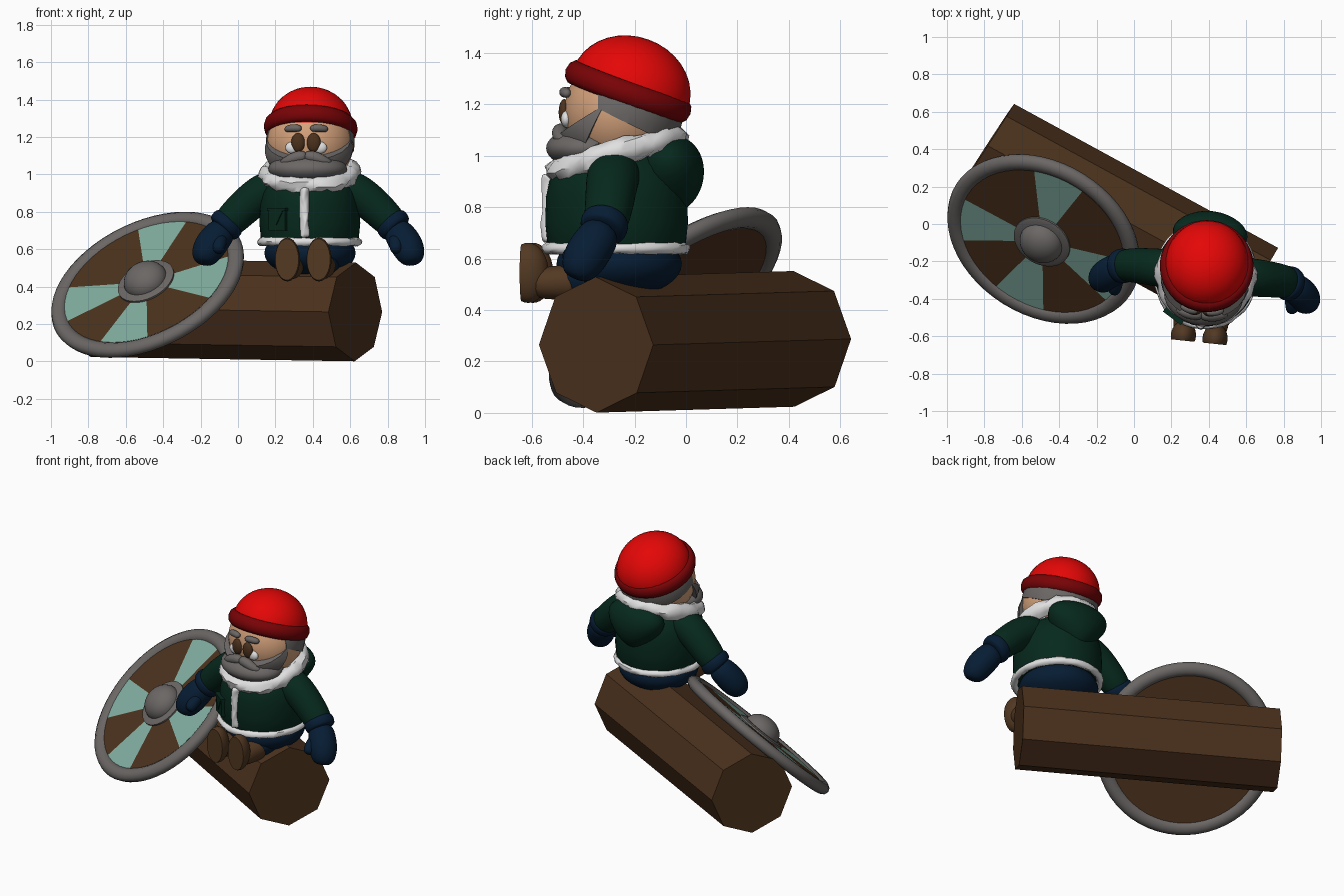
import bpy, bmesh, math, random
from mathutils import Matrix, Vector

random.seed(4)
if "Cube" in bpy.data.objects:
    bpy.data.objects.remove(bpy.data.objects["Cube"])


def material(name, *rgb):
    m = bpy.data.materials.new(name)
    m.use_nodes = True
    m.diffuse_color = (*rgb, 1)
    m.node_tree.nodes["Principled BSDF"].inputs["Base Color"].default_value = (*rgb, 1)
    return m


WOOD = material("dark wood", .071, .031, .012)
BOOT = material("boot brown", .085, .04, .016)
GREY = material("grey", .145, .135, .13)
TEAL = material("pale teal", .22, .42, .35)
RED = material("bright red", .78, .002, .002)
DARK_RED = material("dark red", .19, .001, .002)
SKIN = material("skin", .66, .36, .2)
GREEN = material("dark green", .002, .022, .012)
NAVY = material("navy", .002, .012, .034)
WHITE = material("white fur", .75, .75, .75)

# Figure frame: turned slightly toward its right
FIGURE = Matrix.Translation((.385, -.26, 0)) @ Matrix.Rotation(math.radians(-6), 4, 'Z')


def finish(bm, name, mats, matrix=FIGURE, smooth=True, subsurf=0):
    bmesh.ops.recalc_face_normals(bm, faces=bm.faces)
    for f in bm.faces:
        f.smooth = smooth
    for e in bm.edges:
        e.smooth = e.calc_face_angle(0) < .8 or subsurf > 0
    me = bpy.data.meshes.new(name)
    bm.to_mesh(me)
    bm.free()
    ob = bpy.data.objects.new(name, me)
    bpy.context.collection.objects.link(ob)
    for m in mats if isinstance(mats, list) else [mats]:
        me.materials.append(m)
    ob.matrix_world = matrix
    if subsurf:
        mod = ob.modifiers.new("round", 'SUBSURF')
        mod.levels = mod.render_levels = subsurf
    return ob


def place(loc, size=(1, 1, 1), tilt=0, turn=0):
    return (Matrix.Translation(loc) @ Matrix.Rotation(math.radians(turn), 4, 'Z')
            @ Matrix.Rotation(math.radians(tilt), 4, 'X') @ Matrix.Diagonal((*size, 1)))


def ball(name, mat, loc, size, tilt=0, frame=FIGURE, cuts=()):
    """Ellipsoid, optionally trimmed and capped by planes (point, outward normal)."""
    bm = bmesh.new()
    bmesh.ops.create_uvsphere(bm, u_segments=28, v_segments=18, radius=1,
                              matrix=place(loc, size, tilt))
    for co, no in cuts:
        bmesh.ops.bisect_plane(bm, geom=bm.verts[:] + bm.edges[:] + bm.faces[:],
                               plane_co=co, plane_no=no, clear_outer=True)
        bmesh.ops.holes_fill(bm, edges=bm.edges)
    return finish(bm, name, mat, frame)


def lathe(name, mat, profile, local, frame=FIGURE, closed=False, jitter=0, segs=40):
    """Revolve (radius, height) points around the local z axis."""
    bm = bmesh.new()
    rings = []
    for i in range(segs):
        a = math.tau * i / segs
        rings.append([bm.verts.new((r * math.cos(a), r * math.sin(a), z)) for r, z in profile])
    n = len(profile)
    for i in range(segs):
        a, b = rings[i], rings[(i + 1) % segs]
        for j in range(n if closed else n - 1):
            k = (j + 1) % n
            bm.faces.new((a[j], b[j], b[k], a[k]))
    if not closed:
        for j in (0, -1):
            bm.faces.new([r[j] for r in rings])
    bm.transform(local)
    for v in bm.verts:
        v.co += Vector([random.uniform(-jitter, jitter) for _ in range(3)])
    return finish(bm, name, mat, frame)


def ring(name, mat, radius, thick, high, local, frame=FIGURE, jitter=0, segs=40):
    prof = [(radius + thick * math.cos(t * math.tau / 10), high * math.sin(t * math.tau / 10))
            for t in range(10)]
    return lathe(name, mat, prof, local, frame, True, jitter, segs)


def tube(name, mat, points, side=1, jitter=0, segs=12):
    """Capped limb through (x, y, z, radius) points."""
    bm = bmesh.new()
    pts = [Vector((p[0] * side, p[1], p[2])) for p in points]
    rings = []
    for i, p in enumerate(pts):
        tangent = pts[min(i + 1, len(pts) - 1)] - pts[max(i - 1, 0)]
        q = tangent.to_track_quat('Z', 'Y')
        loop = []
        for s in range(segs):
            a = math.tau * s / segs
            co = p + q @ Vector((math.cos(a), math.sin(a), 0)) * points[i][3]
            co += Vector([random.uniform(-jitter, jitter) for _ in range(3)])
            loop.append(bm.verts.new(co))
        rings.append(loop)
    for a, b in zip(rings, rings[1:]):
        for s in range(segs):
            t = (s + 1) % segs
            bm.faces.new((a[s], a[t], b[t], b[s]))
    bm.faces.new(rings[0])
    bm.faces.new(rings[-1])
    return finish(bm, name, mat, subsurf=2)


# Log: eight-sided beam lying at an angle, ends cut slightly askew
near, far = Vector((.627, -.35, .265)), Vector((-.785, .42, .288))
axis = near - far
bm = bmesh.new()
bmesh.ops.create_cone(bm, cap_ends=True, segments=8, radius1=.264, radius2=.264, depth=axis.length)
for v in bm.verts:
    v.co.z += .075 * v.co.x
finish(bm, "log", WOOD, Matrix.Translation((near + far) / 2)
       @ axis.to_track_quat('Z', 'Y').to_matrix().to_4x4(), smooth=False)

# Shield: painted disc, rim and boss
n = Vector((-.364, -.585, .725)).normalized()
u = Vector((-n.y, n.x, 0)).normalized()
SHIELD = Matrix((u, n.cross(u), n)).transposed().to_4x4()
SHIELD.translation = (-.483, -.08, .41)
bm = bmesh.new()
bmesh.ops.create_cone(bm, cap_ends=True, cap_tris=True, segments=72, radius1=.51,
                      radius2=.51, depth=.04)
for f in bm.faces:
    c = f.calc_center_median()
    deg = (math.degrees(math.atan2(c.y, c.x)) + 15) % 360 - 15
    painted = any(a < deg < b for a, b in ((-15, 25), (85, 120), (185, 220), (260, 295)))
    f.material_index = int(painted and c.z > .01)
finish(bm, "shield_disc", [WOOD, TEAL], SHIELD, smooth=False)
ring("shield_rim", GREY, .507, .045, .038, Matrix(), SHIELD, segs=56)
lathe("boss_plate", GREY, [(.16, 0), (.16, .03), (.14, .038)], Matrix(), SHIELD)
ball("boss_dome", GREY, (0, 0, .03), (.12, .12, .095), frame=SHIELD)

# Jacket with fur trim, pocket and hood
lathe("jacket", GREEN, [(.25, .63), (.262, .66), (.27, .74), (.267, .84), (.255, .9),
                        (.225, .96), (.18, 1.0), (.1, 1.04)], place((0, -.01, 0), (1, 1.03, 1)))
ring("hem_trim", WHITE, .257, .022, .022, place((0, -.012, .64), (1, 1.04, 1)), jitter=.004)
ring("fur_collar", WHITE, .222, .047, .05, place((0, -.01, 1.005), (1, 1.06, 1), 16),
     jitter=.009)
tube("front_trim", WHITE, [(0, -.278, z / 100, .026) for z in range(66, 95, 3)], jitter=.006)
hood = ball("hood", GREEN, (0, .205, .928), (.185, .125, .152), -8)
for v in hood.data.vertices:
    v.co.x *= 1 + 3 * (v.co.z - .928)
pocket = place((-.145, -.243, .76), turn=-31)
for name, size, loc in (("pocket", (.11, .03, .12), (0, 0, 0)),
                        ("pocket_band", (.12, .044, .015), (0, 0, .053))):
    bm = bmesh.new()
    bmesh.ops.create_cube(bm, size=1, matrix=place(loc, size))
    finish(bm, name, GREEN, FIGURE @ pocket, smooth=False)
bm = bmesh.new()
bmesh.ops.create_cone(bm, cap_ends=True, segments=3, radius1=.055, radius2=.055, depth=.042,
                      matrix=place((0, 0, .025), tilt=90) @ Matrix.Rotation(math.pi, 4, 'Z'))
finish(bm, "pocket_flap", GREEN, FIGURE @ pocket, smooth=False)

# Seat of the trousers
ball("trousers", NAVY, (0, 0, .58), (.245, .245, .13))

# Head, hair, beard and cap
ball("head", SKIN, (0, .005, 1.17), (.235, .22, .23))
ball("beard", GREY, (0, -.015, 1.12), (.244, .237, .19),
     cuts=[((0, -.24, 1.075), (0, -.6, 1)), ((0, -.07, 1.13), (0, 1, -.5))])
ball("beard_chin", GREY, (0, -.12, 1.03), (.212, .165, .083))
ball("hair", GREY, (0, .012, 1.17), (.239, .238, .23),
     cuts=[((0, -.07, 1.19), (0, -.5, -1)), ((0, -.06, 1.2), (0, -1, 0)),
           ((0, .035, 1.27), (0, .36, 1))])
ring("cap_brim", DARK_RED, .216, .035, .048, place((0, .035, 1.25), (1, 1.03, 1), -20))
ball("cap_dome", RED, (0, .045, 1.26), (.224, .238, .205), -20)

# Paired parts
for side, tag in ((1, "left"), (-1, "right")):
    ball(tag + "_eye_white", WHITE, (.07 * side, -.198, 1.143), (.042, .022, .033))
    ball(tag + "_eye", WOOD, (.042 * side, -.21, 1.17), (.037, .022, .051))
    tube(tag + "_eyebrow", GREY, [(.02, -.213, 1.245, .018), (.07, -.208, 1.25, .023),
                                  (.118, -.188, 1.24, .018)], side)
    tube(tag + "_moustache", GREY, [(-.01, -.225, 1.1, .03), (.05, -.228, 1.095, .034),
                                    (.1, -.222, 1.07, .028), (.14, -.205, 1.06, .014)], side)
    tube(tag + "_sleeve", GREEN, [(.14, 0, .93, .1), (.21, 0, .925, .108), (.28, 0, .89, .105),
                                  (.37, 0, .81, .098), (.43, -.005, .75, .092),
                                  (.46, -.01, .72, .075)], side)
    tube(tag + "_glove_cuff", NAVY, [(.425, -.005, .76, .08), (.435, -.007, .75, .098),
                                     (.46, -.015, .715, .098), (.475, -.02, .70, .08)], side)
    tube(tag + "_mitten", NAVY, [(.45, -.01, .72, .075), (.495, -.04, .67, .088),
                                 (.535, -.075, .61, .092), (.557, -.1, .56, .078),
                                 (.562, -.115, .52, .047)], side)
    tube(tag + "_thumb", NAVY, [(.47, -.06, .67, .04), (.475, -.12, .63, .04),
                                (.48, -.165, .585, .032)], side)
    tube(tag + "_leg", NAVY, [(.1, 0, .56, .1), (.09, -.1, .53, .085), (.085, -.22, .52, .075)], side)
    tube(tag + "_boot_shaft", BOOT, [(.085, -.16, .51, .07), (.085, -.18, .51, .075),
                                     (.085, -.26, .505, .066), (.085, -.34, .505, .06)], side)
    ball(tag + "_boot_foot", BOOT, (.085 * side, -.347, .545), (.067, .08, .117),
         cuts=[((0, -.374, 0), (0, -1, 0))])
